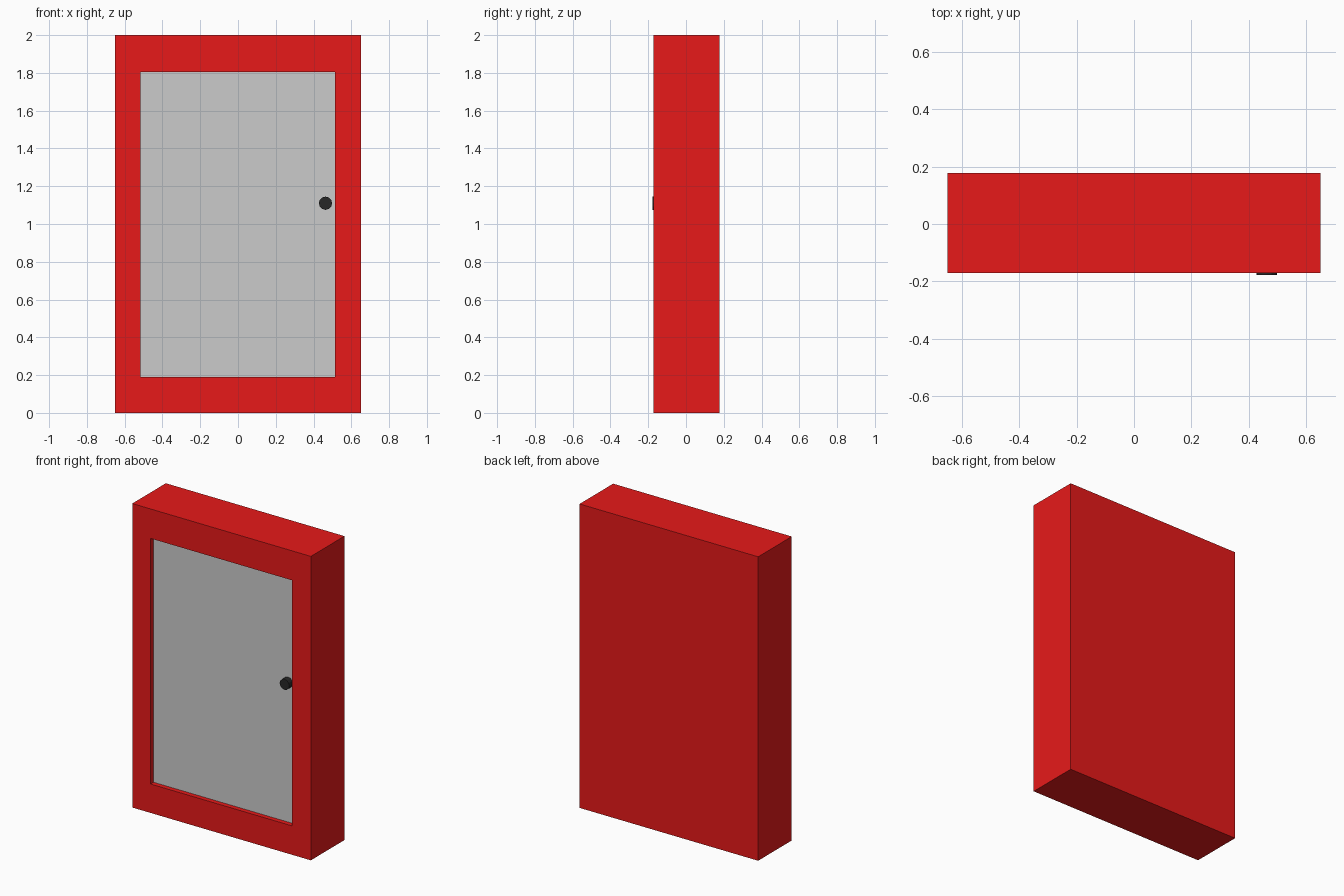
import bpy, bmesh
from math import pi
from mathutils import Vector

if "Cube" in bpy.data.objects:
    bpy.data.objects.remove(bpy.data.objects["Cube"])

FRONT, BACK, PANE_Y = -0.171, 0.178, -0.14
X0, X1, Z0, Z1 = -0.517, 0.514, 0.19, 1.806   # door opening


def material(name, color):
    mat = bpy.data.materials.new(name)
    mat.diffuse_color = (*color, 1)
    mat.use_nodes = True
    mat.node_tree.nodes["Principled BSDF"].inputs["Base Color"].default_value = mat.diffuse_color
    return mat


def finish(name, bm, mat=None):
    bmesh.ops.recalc_face_normals(bm, faces=bm.faces)
    mesh = bpy.data.meshes.new(name)
    bm.to_mesh(mesh)
    bm.free()
    obj = bpy.data.objects.new(name, mesh)
    bpy.context.collection.objects.link(obj)
    if mat:
        mesh.materials.append(mat)
    return obj


def box(lo, hi):
    bm = bmesh.new()
    bmesh.ops.create_cube(bm, size=1)
    lo, hi = Vector(lo), Vector(hi)
    for v in bm.verts:
        v.co = (lo + hi) / 2 + v.co * (hi - lo)
    return bm


# Cabinet body: box whose front face is inset to a frame, then sunk into a recess
bm = box((-0.65, FRONT, 0), (0.65, BACK, 2))
front = min(bm.faces, key=lambda f: f.calc_center_median().y)
bmesh.ops.inset_region(bm, faces=[front], thickness=0.1)
for v in front.verts:
    v.co.x = X0 if v.co.x < 0 else X1
    v.co.z = Z0 if v.co.z < 1 else Z1
sunk = bmesh.ops.extrude_discrete_faces(bm, faces=[front])["faces"][0]
for v in sunk.verts:
    v.co.y = PANE_Y + 0.01
finish("cabinet_body", bm, material("red_paint", (0.8, 0.01, 0.01)))

# Door pane filling the recess
finish("door_pane", box((X0, PANE_Y, Z0), (X1, PANE_Y + 0.01, Z1)))

# Round knob standing on the pane
bpy.ops.mesh.primitive_cylinder_add(vertices=12, radius=0.035, depth=0.038,
                                    location=(0.463, PANE_Y - 0.019, 1.11),
                                    rotation=(pi / 2, 0, 0))
knob = bpy.context.object
knob.name = "door_knob"
knob.data.materials.append(material("black_plastic", (0.02, 0.02, 0.02)))
